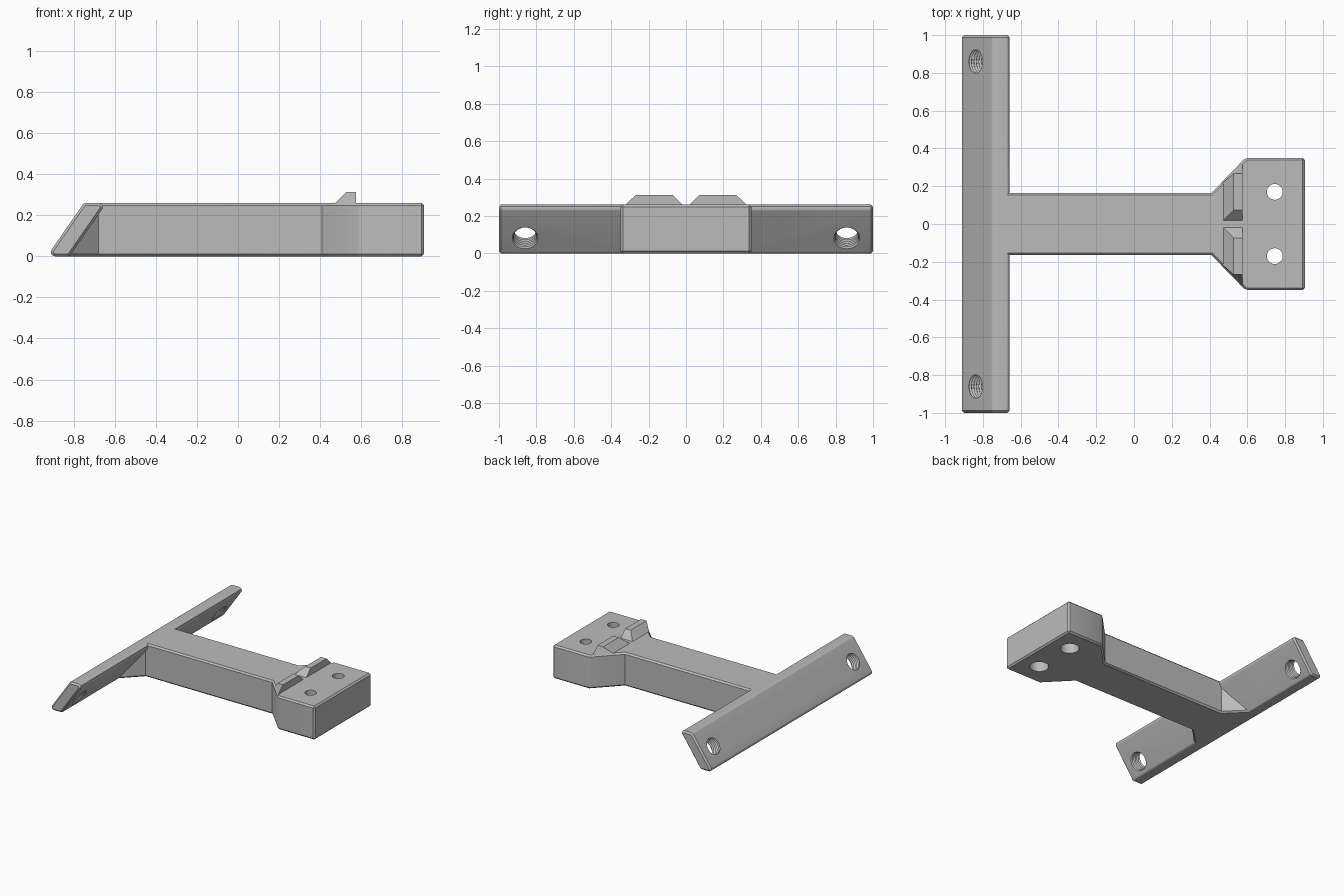
import bpy, bmesh, math
from mathutils import Vector, Matrix

cube = bpy.data.objects.get("Cube")
if cube:
    bpy.data.objects.remove(cube, do_unlink=True)

grey = bpy.data.materials.new("light grey plastic")
grey.use_nodes = True
colour = (0.5, 0.5, 0.5, 1)
grey.diffuse_color = colour
grey.node_tree.nodes["Principled BSDF"].inputs["Base Color"].default_value = colour

TOP = 0.26          # height of the arm and the bar
CHAMFER = 0.012


def finish(bm, name):
    bmesh.ops.recalc_face_normals(bm, faces=bm.faces[:])
    mesh = bpy.data.meshes.new(name)
    bm.to_mesh(mesh)
    bm.free()
    mesh.materials.append(grey)
    obj = bpy.data.objects.new(name, mesh)
    bpy.context.collection.objects.link(obj)
    return obj


def prism(points, offset):
    """Extrude a closed outline along the offset vector."""
    bm = bmesh.new()
    face = bm.faces.new([bm.verts.new(p) for p in points])
    new = bmesh.ops.extrude_face_region(bm, geom=[face])["geom"]
    bmesh.ops.translate(bm, vec=offset, verts=[v for v in new if isinstance(v, bmesh.types.BMVert)])
    bmesh.ops.recalc_face_normals(bm, faces=bm.faces[:])
    return bm


def chamfer(bm, edges):
    bmesh.ops.bevel(bm, geom=edges, offset=CHAMFER, segments=1, profile=0.5, affect='EDGES')


def rounded(points, r, n=4):
    """Replace every corner of a 2D outline by an arc."""
    out = []
    for i, p in enumerate(points):
        p = Vector(p)
        a = (Vector(points[i - 1]) - p).normalized()
        b = (Vector(points[(i + 1) % len(points)]) - p).normalized()
        half = a.angle(b) / 2
        centre = p + (a + b).normalized() * r / math.sin(half)
        start = p + a * r / math.tan(half) - centre
        end = p + b * r / math.tan(half) - centre
        for k in range(n + 1):
            out.append(centre + (start.lerp(end, k / n)).normalized() * r)
    return out


def lathe(profile, matrix, name, steps=40):
    """Turn (radius, height) points into a closed cutter around its own axis."""
    bm = bmesh.new()
    rings = [[bm.verts.new((r * math.cos(t), r * math.sin(t), z))
              for t in (2 * math.pi * k / steps for k in range(steps))] for r, z in profile]
    for low, high in zip(rings, rings[1:]):
        for k in range(steps):
            j = (k + 1) % steps
            bm.faces.new((low[k], low[j], high[j], high[k]))
    bm.faces.new(rings[0])
    bm.faces.new(rings[-1])
    bm.transform(matrix)
    obj = finish(bm, name)
    obj.hide_render = True
    return obj


def boolean(obj, other, operation):
    mod = obj.modifiers.new("join", 'BOOLEAN')
    mod.operation, mod.object, mod.solver = operation, other, 'EXACT'
    bpy.context.view_layer.objects.active = obj
    bpy.ops.object.modifier_apply(modifier=mod.name)
    bpy.data.objects.remove(other, do_unlink=True)


# Slanted cross bar with rounded long edges and chamfered ends
section = rounded([(-0.93, 0), (-0.82, 0), (-0.64, TOP), (-0.75, TOP)], 0.02)
bm = prism([(x, -1, z) for x, z in section], (0, 2, 0))
chamfer(bm, [e for e in bm.edges if abs(e.verts[0].co.y - e.verts[1].co.y) < 0.01])
bar = finish(bm, "cross_bar")

# Arm, flaring into the bar at one end and into the block at the other
half = [(-0.87, 0.355), (-0.68, 0.165), (0.41, 0.165), (0.59, 0.35), (0.905, 0.35)]
outline = half + [(x, -y) for x, y in reversed(half)]
bm = prism([(x, y, 0) for x, y in outline], (0, 0, TOP))
slope = Vector((0.18, 0, TOP)).normalized()
normal = Vector((-slope.z, 0, slope.x))
cut_point = Vector((-0.865, 0, 0))
bmesh.ops.bisect_plane(bm, geom=bm.verts[:] + bm.edges[:] + bm.faces[:],
                       plane_co=cut_point, plane_no=normal, clear_outer=True)
bmesh.ops.holes_fill(bm, edges=[e for e in bm.edges if e.is_boundary])
bmesh.ops.recalc_face_normals(bm, faces=bm.faces[:])
bm.normal_update()
chamfer(bm, [e for e in bm.edges if e.is_convex and e.calc_face_angle(0) > 0.3
             and not all(abs((v.co - cut_point).dot(normal)) < 0.001 for v in e.verts)])
body = finish(bm, "arm_and_block")

# Screw holes through the block, wider underneath
for y in (-0.17, 0.17):
    hole = [(0.068, -0.1), (0.068, 0.12), (0.042, 0.12), (0.042, 0.4)]
    boolean(body, lathe(hole, Matrix.Translation((0.745, y, 0)), "screw_cutter"), 'DIFFERENCE')

# Threaded holes square to the slanted face
boolean(bar, body, 'UNION')
thread = [(0.072 if k % 2 else 0.062, -0.12 + 0.008 * k) for k in range(31)]
turn = normal.to_track_quat('Z', 'Y').to_matrix().to_4x4()
for y in (-0.86, 0.86):
    place = Matrix.Translation((-0.805, y, 0.11)) @ turn
    boolean(bar, lathe(thread, place, "thread_cutter"), 'DIFFERENCE')
bar.name = "bracket_body"

# Pair of locating ridges in front of the block
for side, name in ((1, "back_ridge"), (-1, "front_ridge")):
    base = [(0.467, 0.012), (0.467, 0.215), (0.575, 0.33), (0.575, 0.012)]
    crest = [(0.527, 0.073), (0.527, 0.268), (0.575, 0.268), (0.575, 0.073)]
    bm = bmesh.new()
    low = [bm.verts.new((x, side * y, TOP - 0.006)) for x, y in base]
    high = [bm.verts.new((x, side * y, TOP + 0.053)) for x, y in crest]
    bm.faces.new(low)
    bm.faces.new(high)
    for k in range(4):
        j = (k + 1) % 4
        bm.faces.new((low[k], low[j], high[j], high[k]))
    finish(bm, name)

bpy.ops.object.select_all(action='DESELECT')
bar.select_set(True)
bpy.context.view_layer.objects.active = bar
bpy.ops.object.shade_smooth_by_angle(angle=math.radians(32))
